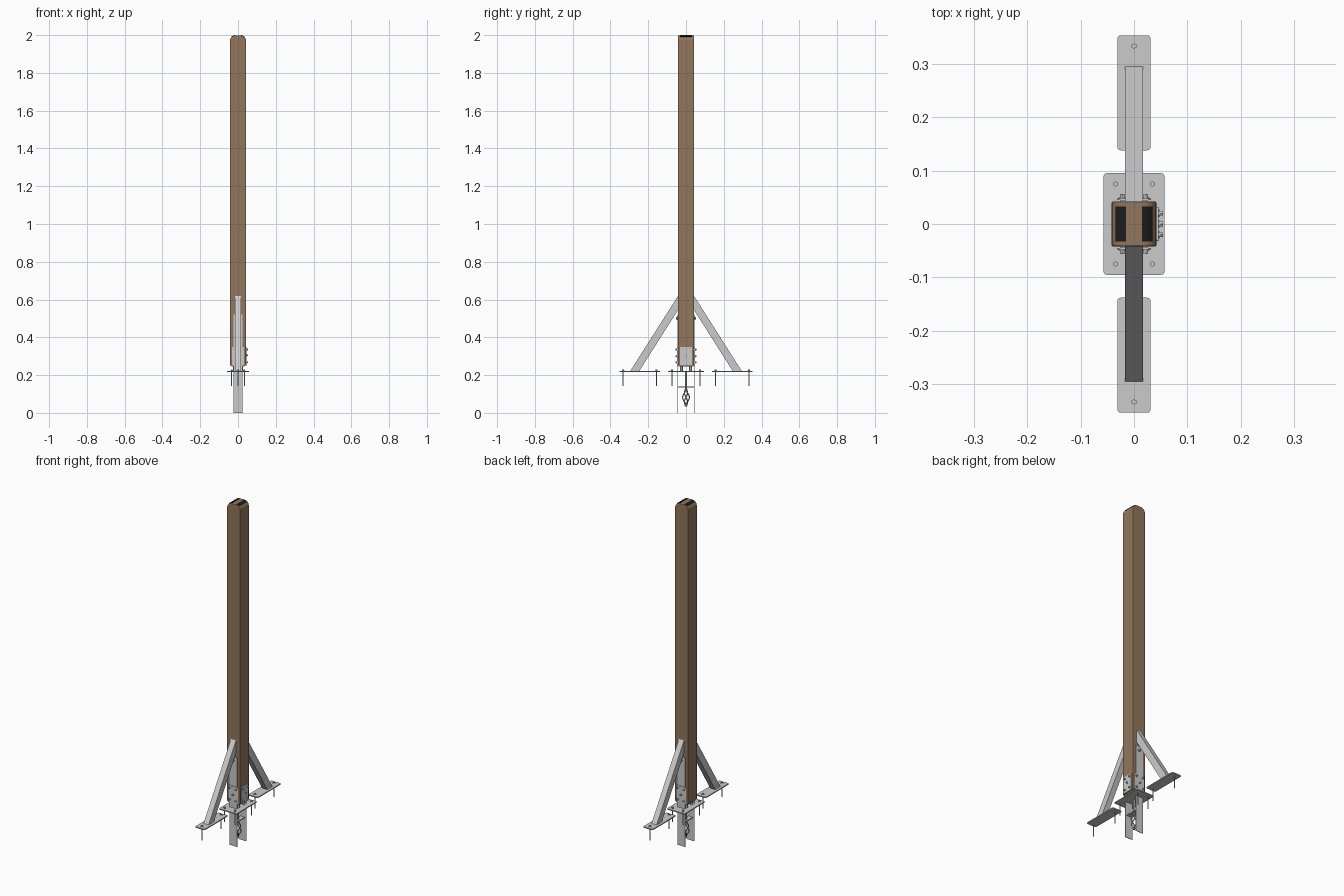
import bpy, bmesh, math
from mathutils import Matrix, Vector

cube = bpy.data.objects.get("Cube")
if cube:
    bpy.data.objects.remove(cube, do_unlink=True)


def material(name, rgb):
    m = bpy.data.materials.new(name)
    m.use_nodes = True
    m.diffuse_color = (*rgb, 1)
    node = next(n for n in m.node_tree.nodes if n.type == 'BSDF_PRINCIPLED')
    node.inputs["Base Color"].default_value = (*rgb, 1)
    return m


WOOD = material("brown wood", (0.29, 0.18, 0.11))
STEEL = material("galvanised steel", (0.6, 0.6, 0.6))
BLACK = material("black pad", (0.012, 0.012, 0.012))


def finish(name, bm, mat, smooth=False):
    bmesh.ops.recalc_face_normals(bm, faces=bm.faces)
    mesh = bpy.data.meshes.new(name)
    bm.to_mesh(mesh)
    bm.free()
    mesh.materials.append(mat)
    ob = bpy.data.objects.new(name, mesh)
    bpy.context.collection.objects.link(ob)
    if smooth:
        bpy.ops.object.select_all(action='DESELECT')
        ob.select_set(True)
        bpy.context.view_layer.objects.active = ob
        bpy.ops.object.shade_smooth_by_angle()
    return ob


def box(name, size, loc, mat, radius=0, axis=2):
    """Box whose edges along one axis can be rounded."""
    bm = bmesh.new()
    bmesh.ops.create_cube(bm, size=1)
    bmesh.ops.scale(bm, vec=size, verts=bm.verts)
    if radius:
        edges = [e for e in bm.edges
                 if abs((e.verts[0].co - e.verts[1].co)[axis]) > 1e-5]
        bmesh.ops.bevel(bm, geom=edges, offset=radius, segments=4,
                        profile=0.5, affect='EDGES')
    bmesh.ops.translate(bm, vec=loc, verts=bm.verts)
    return finish(name, bm, mat)


def prism(name, points, half, axis, mat):
    """Extrude a profile symmetrically along x (axis 0) or y (axis 1)."""
    bm = bmesh.new()
    place = (lambda a, b, d: (d, a, b)) if axis == 0 else (lambda a, b, d: (a, d, b))
    face = bm.faces.new([bm.verts.new(place(a, b, -half)) for a, b in points])
    out = bmesh.ops.extrude_face_region(bm, geom=[face])
    moved = [v for v in out["geom"] if isinstance(v, bmesh.types.BMVert)]
    bmesh.ops.translate(bm, vec=place(0, 0, 2 * half), verts=moved)
    return finish(name, bm, mat)


def rod(name, start, end, radius, sides=12):
    a, b = Vector(start), Vector(end)
    bm = bmesh.new()
    turn = (b - a).to_track_quat('Z', 'Y').to_matrix().to_4x4()
    bmesh.ops.create_cone(bm, cap_ends=True, segments=sides, radius1=radius,
                          radius2=radius, depth=(b - a).length,
                          matrix=Matrix.Translation((a + b) / 2) @ turn)
    return finish(name, bm, STEEL, smooth=sides > 6)


def bolt(name, pos, normal, shank, radius=0.007):
    """Washer and hexagonal head on a surface, with the shank behind it."""
    p, n = Vector(pos), Vector(normal)
    rod(name + "_washer", p, p + n * 0.002, radius)
    rod(name + "_head", p, p + n * 0.008, radius * 0.72, 6)
    rod(name + "_shank", p - n * shank, p, radius * 0.4, 8)


# Post with a rounded crown
HALF, R, TOP = 0.042, 0.028, 1.998


def crown(side, radius, lo, hi, steps=6):
    pts = []
    for i in range(steps + 1):
        a = math.radians(lo + (hi - lo) * i / steps)
        pts.append((side * (HALF - R + radius * math.sin(a)),
                    TOP - R + radius * math.cos(a)))
    return pts


outline = ([(-HALF, 0.25), (HALF, 0.25)] + crown(1, R, 90, 0) + crown(-1, R, 0, 90))
post = prism("post", outline, 0.042, 1, WOOD)
bevel = post.modifiers.new("soft corners", 'BEVEL')
bevel.width = 0.003
bevel.segments = 2
bevel.limit_method = 'ANGLE'
bevel.angle_limit = math.radians(50)

# Black pads on the two crown curves
for side, label in ((1, "left"), (-1, "right")):
    strip = crown(side, R + 0.002, 2, 44) + crown(side, R - 0.002, 44, 2)
    prism(label + "_crown_pad", strip, 0.033, 1, BLACK)

# Ground plate, seat and spacers under the post
box("ground_plate", (0.115, 0.19, 0.006), (0, 0, 0.219), STEEL, 0.007)
box("post_seat", (0.07, 0.078, 0.005), (0, 0, 0.2475), STEEL)
for x in (-0.02, 0.02):
    for y in (-0.024, 0.024):
        rod("seat_spacer", (x, y, 0.222), (x, y, 0.246), 0.008, 6)
        bolt("ground_bolt", (math.copysign(0.034, x), math.copysign(0.075, y), 0.222),
             (0, 0, 1), 0.08)

# Straps, braces, feet and brackets, repeated front and back
for s, label in ((-1, "front"), (1, "back")):
    box(label + "_strap", (0.05, 0.003, 0.52), (0, s * 0.0435, 0.26), STEEL)
    box(label + "_bracket", (0.064, 0.003, 0.1), (0, s * 0.0465, 0.3), STEEL, 0.004, 1)
    for x, z in ((-0.022, 0.268), (0.022, 0.268), (0, 0.3), (-0.022, 0.335), (0.022, 0.335)):
        bolt(label + "_bracket_bolt", (x, s * 0.048, z), (0, s, 0), 0.02)
    bolt(label + "_strap_bolt", (0, s * 0.045, 0.5), (0, s, 0), 0.02, 0.009)
    profile = [(s * 0.295, 0.222), (s * 0.247, 0.222), (s * 0.042, 0.545), (s * 0.042, 0.62)]
    prism(label + "_brace", profile, 0.0165, 0, STEEL)
    box(label + "_foot_plate", (0.062, 0.215, 0.006), (0, s * 0.2455, 0.219), STEEL, 0.006)
    for y in (0.157, 0.333):
        bolt(label + "_foot_bolt", (0, s * y, 0.222), (0, 0, 1), 0.08)

# Bracket on the left face only
box("side_bracket", (0.004, 0.064, 0.1), (0.044, 0, 0.3), STEEL, 0.004, 0)
for y, z in ((-0.02, 0.268), (0.02, 0.268), (0, 0.305), (-0.02, 0.335), (0.02, 0.335)):
    bolt("side_bracket_bolt", (0.046, y, z), (1, 0, 0), 0.02)

# Buried tie bar and rod ending in a twisted wire eye
box("tie_bar", (0.03, 0.088, 0.005), (0, 0, 0.136), STEEL)
rod("anchor_rod", (0, 0, 0.12), (0, 0, 0.218), 0.005)
for k in range(4):
    curve = bpy.data.curves.new("anchor_wire", 'CURVE')
    curve.dimensions = '3D'
    curve.bevel_depth = 0.003
    curve.bevel_resolution = 2
    curve.use_fill_caps = True
    line = curve.splines.new('POLY')
    line.points.add(12)
    for i, p in enumerate(line.points):
        t = i / 12
        r = 0.003 + 0.015 * math.sin(math.pi * t) ** 1.5
        a = math.pi * (k / 2 + t - 0.5)
        p.co = (r * math.sin(a), r * math.cos(a), 0.035 + 0.095 * t, 1)
    curve.materials.append(STEEL)
    bpy.context.collection.objects.link(bpy.data.objects.new("anchor_wire", curve))
